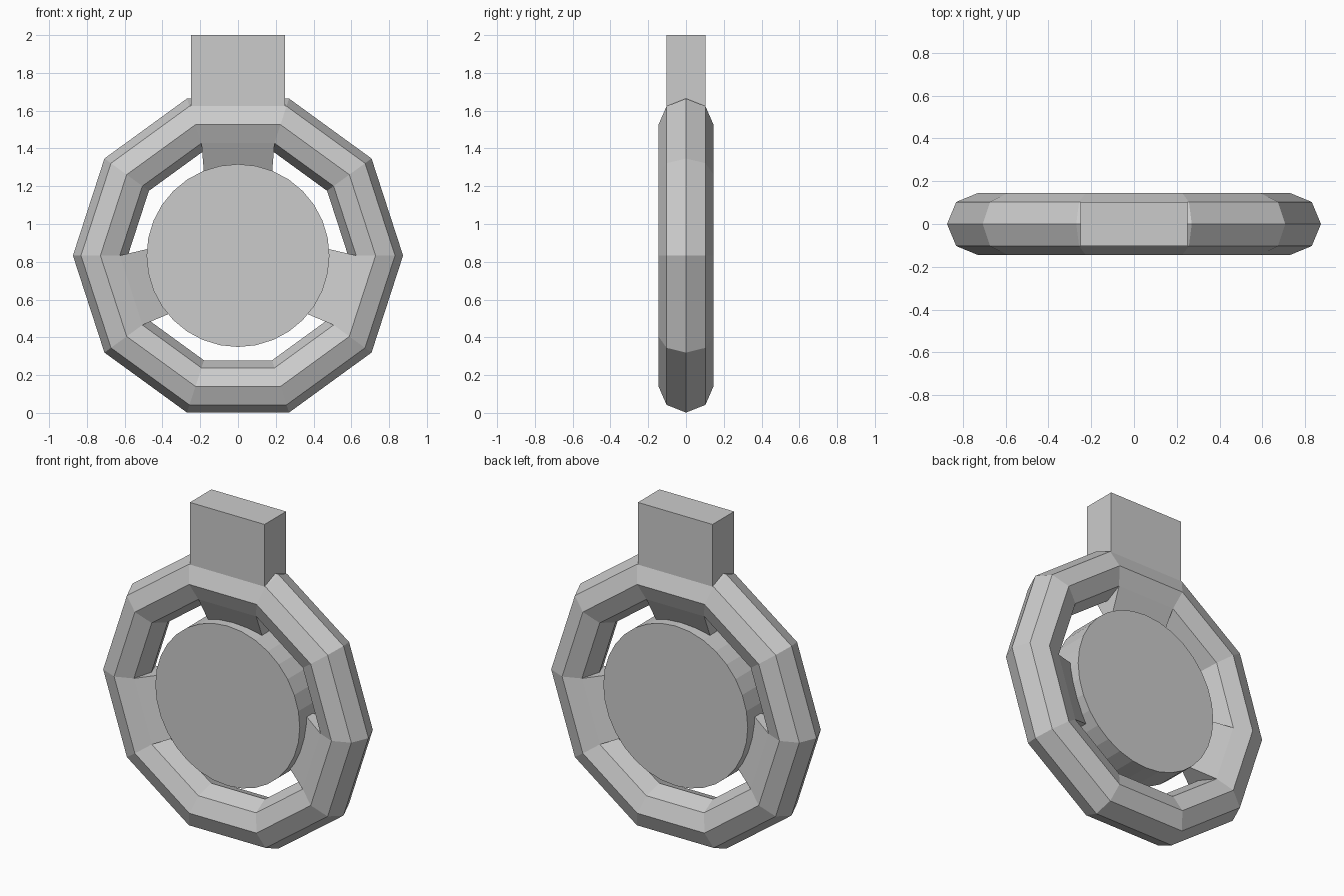
import bpy, math
from mathutils import Vector

if "Cube" in bpy.data.objects:
    bpy.data.objects.remove(bpy.data.objects["Cube"])

CZ = 0.833                      # height of the ring centre
MAJOR, MINOR = 0.7285, 0.1455   # ring radii
COS18 = math.cos(math.radians(18))
IN_R = MAJOR - MINOR * math.sqrt(0.5)   # inner bevel corner radius
IN_Y = MINOR * math.sqrt(0.5)           # its half depth

# Ten-sided ring with an octagonal section
bpy.ops.mesh.primitive_torus_add(major_segments=10, minor_segments=8,
                                 major_radius=MAJOR, minor_radius=MINOR,
                                 location=(0, 0, CZ), rotation=(math.pi / 2, 0, 0))
bpy.context.object.name = "ring"

# Central disc
bpy.ops.mesh.primitive_cylinder_add(vertices=32, radius=0.484, depth=0.2,
                                    location=(0, 0, CZ), rotation=(math.pi / 2, 0, 0))
bpy.context.object.name = "centre_disc"

# Hanger block on top
bpy.ops.mesh.primitive_cube_add(size=1, location=(0, 0, 1.76))
hanger = bpy.context.object
hanger.name = "hanger_block"
hanger.scale = (0.5, 0.206, 0.48)


def spoke(name, degrees):
    """Wedge growing from one inner ring segment and thinning into the disc."""
    a = math.radians(degrees)
    out = Vector((math.cos(a), 0, math.sin(a)))
    side = Vector((-math.sin(a), 0, math.cos(a)))
    verts = []
    # (distance from centre, half width, half depth) at the ring and in the disc
    for dist, w, d in ((IN_R * COS18, IN_R * math.sin(math.radians(18)), IN_Y),
                       (0.42, 0.179, 0.015)):
        for sw, sd in ((-1, -1), (1, -1), (1, 1), (-1, 1)):
            verts.append(out * dist + side * (w * sw) + Vector((0, d * sd, CZ)))
    faces = [(0, 1, 2, 3), (7, 6, 5, 4)]
    faces += [(i, i + 4, (i + 1) % 4 + 4, (i + 1) % 4) for i in range(4)]
    mesh = bpy.data.meshes.new(name)
    mesh.from_pydata(verts, [], faces)
    bpy.context.collection.objects.link(bpy.data.objects.new(name, mesh))


# Three spokes joining disc and ring
for name, deg in (("top_spoke", 90), ("left_spoke", 198), ("right_spoke", 342)):
    spoke(name, deg)
